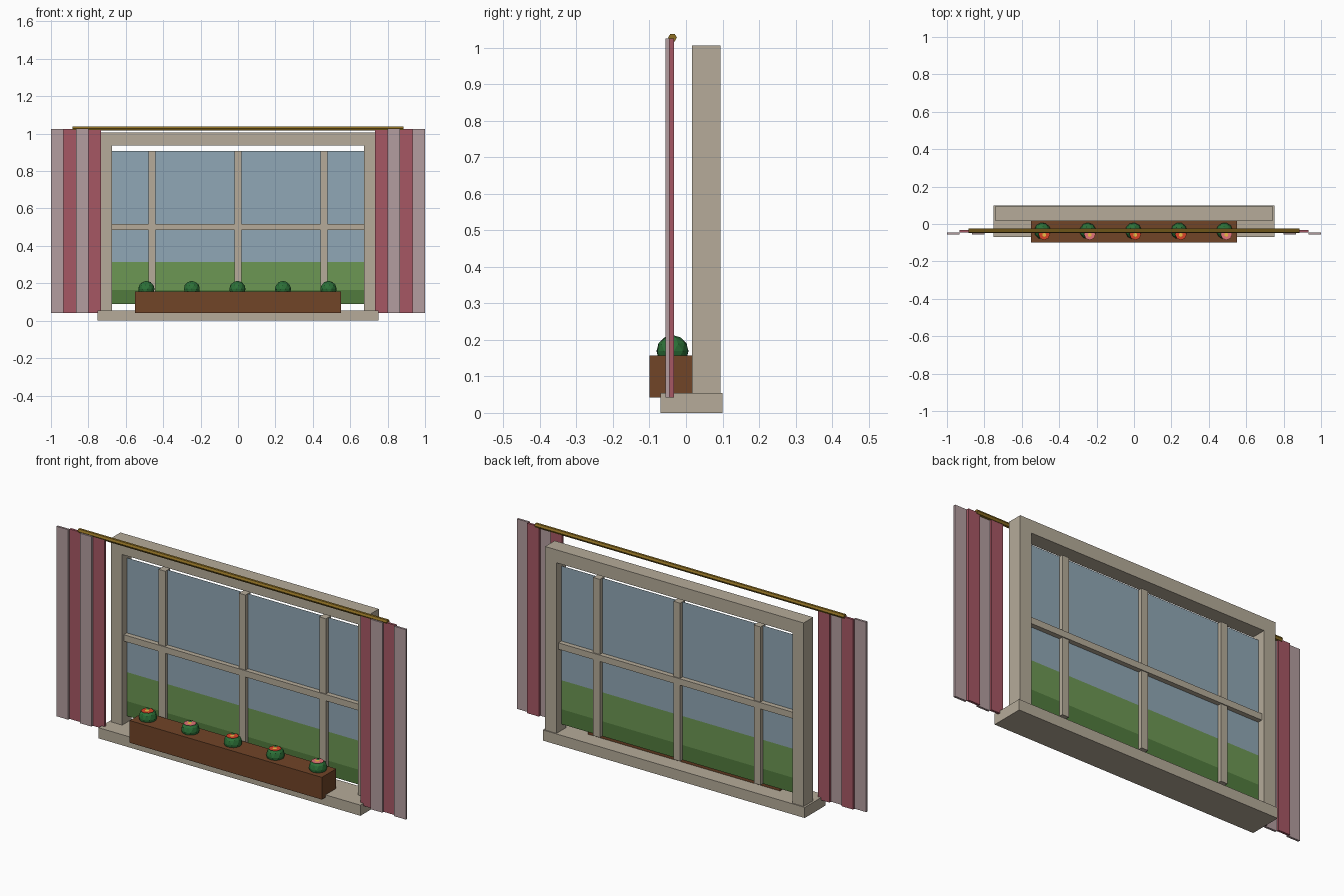
import bpy, math, random

if "Cube" in bpy.data.objects:
    bpy.data.objects.remove(bpy.data.objects["Cube"])
random.seed(4)


def mat(name, r, g, b):
    m = bpy.data.materials.new(name)
    m.diffuse_color = [(c / 255) ** 2.2 for c in (r, g, b)] + [1]
    m.use_nodes = True
    m.node_tree.nodes["Principled BSDF"].inputs["Base Color"].default_value = m.diffuse_color
    return m


TAN = mat("painted_wood", 180, 170, 152)
SKY = mat("sky_glass", 143, 166, 180)
GRASS = mat("grass", 108, 150, 84)
HEDGE = mat("dark_grass", 82, 122, 64)
BROWN = mat("planter_wood", 112, 70, 44)
RED_CLOTH = mat("curtain_red", 165, 88, 100)
PALE_CLOTH = mat("curtain_pale", 178, 156, 158)
BRASS = mat("brass", 140, 110, 40)
LEAF = mat("leaf", 48, 112, 58)
RED = mat("petal_red", 215, 70, 45)
PINK = mat("petal_pink", 225, 115, 120)
YELLOW = mat("flower_centre", 235, 185, 70)


def finish(name, m):
    o = bpy.context.object
    o.name = name
    o.data.materials.append(m)
    return o


def box(name, x, y, z, m):
    """Box from (min, max) pairs on each axis."""
    bpy.ops.mesh.primitive_cube_add(size=1, location=[sum(p) / 2 for p in (x, y, z)])
    bpy.context.object.scale = [p[1] - p[0] for p in (x, y, z)]
    bpy.ops.object.transform_apply(location=False, rotation=False, scale=True)
    return finish(name, m)


def pane(name, z0, z1, m):
    bpy.ops.mesh.primitive_plane_add(size=1, location=(0, 0.055, (z0 + z1) / 2),
                                     rotation=(math.pi / 2, 0, 0))
    bpy.context.object.scale = (1.36, z1 - z0, 1)
    return finish(name, m)


def disc(name, r, sides, loc, m):
    bpy.ops.mesh.primitive_circle_add(vertices=sides, radius=r, fill_type='NGON', location=loc)
    return finish(name, m)


# Sill and outer frame
box("sill", (-0.75, 0.75), (-0.07, 0.10), (0, 0.055), TAN)
box("frame_top", (-0.74, 0.74), (0.017, 0.095), (0.938, 1.005), TAN)
for s, side in ((-1, "left"), (1, "right")):
    box("frame_" + side, sorted((s * 0.675, s * 0.74)), (0.017, 0.095), (0.055, 0.938), TAN)

# Glass with the view painted in bands
pane("glass_sky", 0.315, 0.907, SKY)
pane("glass_grass", 0.165, 0.315, GRASS)
pane("glass_dark_grass", 0.088, 0.165, HEDGE)

# Glazing bars
for i, x in enumerate((-0.46, 0, 0.46)):
    box(f"vertical_bar_{i}", (x - 0.019, x + 0.019), (0.035, 0.075), (0.088, 0.907), TAN)
box("horizontal_bar", (-0.677, 0.677), (0.03, 0.08), (0.485, 0.518), TAN)

# Curtains: alternating flat folds, mirrored
for s, side in ((-1, "left"), (1, "right")):
    for i in range(4):
        x = 0.732 + i * 0.067
        pale = i % 2
        y = (-0.056, -0.045) if pale else (-0.045, -0.033)
        box(f"curtain_{side}_{i}", sorted((s * x, s * (x + 0.067))), y, (0.042, 1.025),
            PALE_CLOTH if pale else RED_CLOTH)

# Curtain rod
bpy.ops.mesh.primitive_cylinder_add(vertices=6, radius=0.012, depth=1.77,
                                    location=(0, -0.037, 1.027),
                                    rotation=(math.pi / 2, 0, math.pi / 2))
rod = finish("curtain_rod", BRASS)
rod.rotation_euler = (0, math.pi / 2, 0)

# Planter box
box("planter", (-0.55, 0.55), (-0.10, 0.018), (0.042, 0.157), BROWN)

# Bushes, each with a flat flower
for i in range(5):
    x = -0.49 + i * 0.2435
    bpy.ops.mesh.primitive_ico_sphere_add(subdivisions=2, radius=0.044,
                                          location=(x, -0.037, 0.169),
                                          rotation=(0, 0, random.uniform(0, 6)))
    finish(f"bush_{i}", LEAF)
    disc(f"flower_{i}", 0.031, 8, (x + 0.01, -0.055, 0.210), PINK if i in (1, 4) else RED)
    disc(f"flower_centre_{i}", 0.011, 6, (x + 0.01, -0.058, 0.2115), YELLOW)
